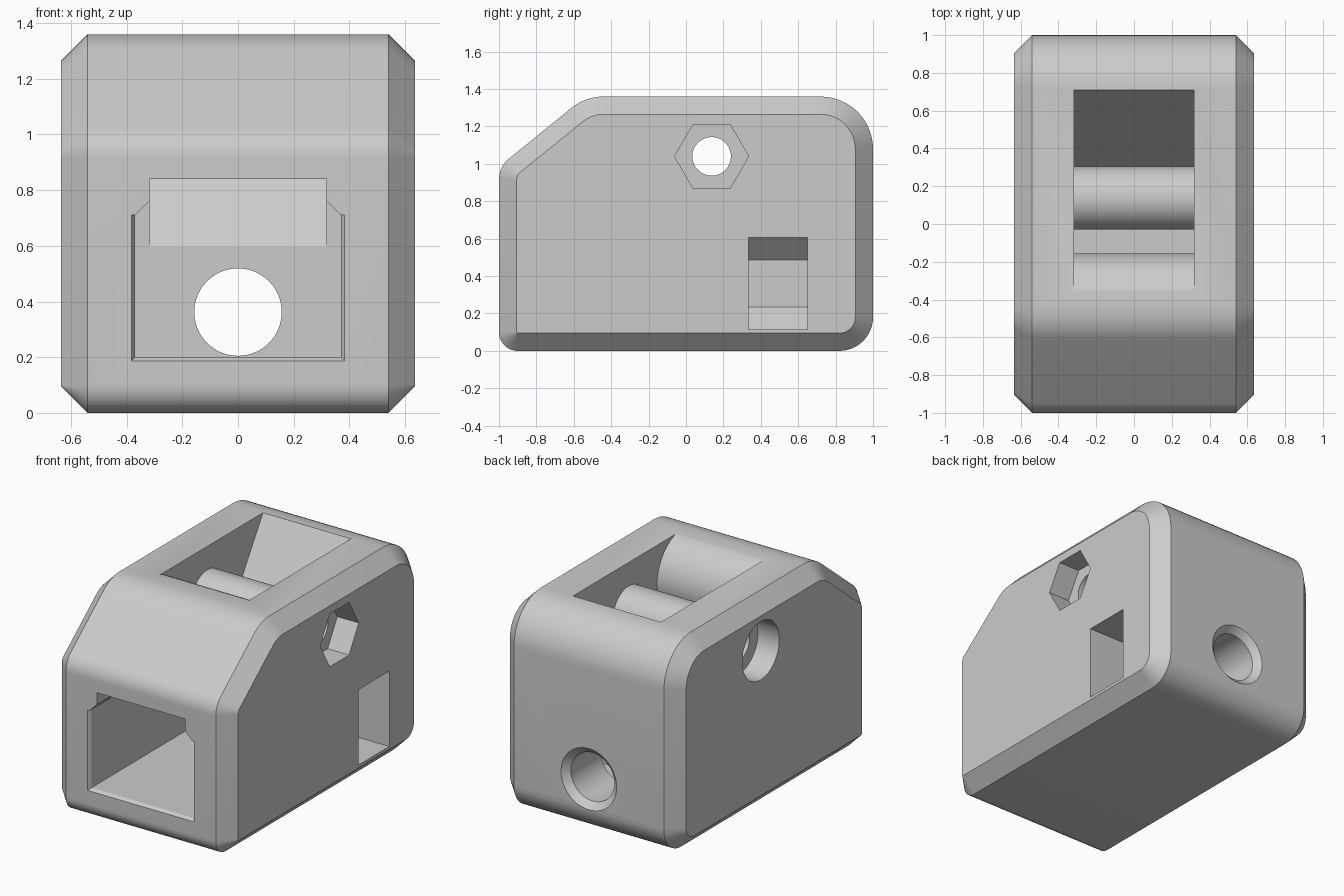
import bpy, bmesh, math
from mathutils import Vector

cube = bpy.data.objects.get("Cube")
if cube:
    bpy.data.objects.remove(cube, do_unlink=True)

grey = bpy.data.materials.new("light grey plastic")
grey.use_nodes = True
grey.diffuse_color = (0.6, 0.6, 0.6, 1)
grey.node_tree.nodes["Principled BSDF"].inputs["Base Color"].default_value = (0.6, 0.6, 0.6, 1)


def loft(name, rings):
    """Closed solid through rings of equal point count."""
    bm = bmesh.new()
    loops = [[bm.verts.new(p) for p in ring] for ring in rings]
    n = len(loops[0])
    for a, b in zip(loops, loops[1:]):
        for i in range(n):
            j = (i + 1) % n
            bm.faces.new((a[i], a[j], b[j], b[i]))
    bm.faces.new(loops[0])
    bm.faces.new(loops[-1])
    bmesh.ops.recalc_face_normals(bm, faces=bm.faces)
    mesh = bpy.data.meshes.new(name)
    bm.to_mesh(mesh)
    bm.free()
    mesh.materials.append(grey)
    obj = bpy.data.objects.new(name, mesh)
    bpy.context.collection.objects.link(obj)
    return obj


def along_x(profile, x):
    return [(x, y, z) for y, z in profile]


def along_y(profile, y):
    return [(x, y, z) for x, z in profile]


def circle(u, v, r, n=64):
    return [(u + r * math.cos(2 * math.pi * i / n), v + r * math.sin(2 * math.pi * i / n))
            for i in range(n)]


def rounded(corners, inset, steps=12):
    """Filleted convex outline; inset shrinks it about the fillet centres."""
    pts = []
    for i, (y, z, r) in enumerate(corners):
        p = Vector((y, z))
        before = (Vector(corners[i - 1][:2]) - p).normalized()
        after = (Vector(corners[(i + 1) % len(corners)][:2]) - p).normalized()
        half = before.angle(after) / 2
        centre = p + (before + after).normalized() * (r / math.sin(half))
        start = p + before * (r / math.tan(half)) - centre
        end = p + after * (r / math.tan(half)) - centre
        a0 = math.atan2(start.y, start.x)
        turn = math.atan2(end.y, end.x) - a0
        turn = (turn + math.pi) % (2 * math.pi) - math.pi
        for k in range(steps + 1):
            a = a0 + turn * k / steps
            pts.append(tuple(centre + Vector((math.cos(a), math.sin(a))) * (r - inset)))
    return pts


def combine(target, tool, operation):
    mod = target.modifiers.new("combine", "BOOLEAN")
    mod.object, mod.operation, mod.solver = tool, operation, "EXACT"
    bpy.context.view_layer.update()
    graph = bpy.context.evaluated_depsgraph_get()
    result = bpy.data.meshes.new_from_object(target.evaluated_get(graph))
    target.modifiers.clear()
    target.data = result
    bpy.data.objects.remove(tool, do_unlink=True)


def cut(name, rings):
    combine(body, loft(name, rings), "DIFFERENCE")


# Housing with chamfered sides
outline = [(-1, 0, 0.1), (1, 0, 0.18), (1, 1.36, 0.28), (-0.537, 1.36, 0.27), (-1, 0.985, 0.14)]
chamfer = 0.095
outer, inner = rounded(outline, 0), rounded(outline, chamfer)
body = loft("housing", [along_x(inner, -0.635), along_x(outer, -0.54),
                        along_x(outer, 0.54), along_x(inner, 0.635)])

# Front channel with chamfered upper corners and a flared mouth
right_half = [(0.37, 0.2), (0.37, 0.71), (0.317, 0.763)]
channel = right_half + [(-x, z) for x, z in reversed(right_half)]
cut("channel_cutter", [along_y(channel, -1.1), along_y(channel, 0.22)])


def mouth(x, z):
    return [(-x, z), (x, z), (x, 0.71), (-x, 0.71)]


cut("mouth_cutter", [along_y(mouth(0.39, 0.18), -1.01), along_y(mouth(0.37, 0.2), -0.98)])

# Top slot: round nose at the front, sloped wall at the back
slot = [(-1.1, 0.84)]
for k in range(33):
    a = math.pi * (k / 32 - 0.5)
    slot.append((-0.42 + 0.265 * math.cos(a), 1.105 + 0.265 * math.sin(a)))
slot += [(-0.42, 1.5), (0.80, 1.5), (0.22, 0.595), (0.22, 0.5), (-1.1, 0.5)]
cut("slot_cutter", [along_x(slot, -0.317), along_x(slot, 0.317)])

# Cross tube with its bolt hole, hexagonal nut seat and round head seat
axle = (0.137, 1.04)
tube = circle(*axle, 0.167)
combine(body, loft("cross_tube", [along_x(tube, -0.36), along_x(tube, 0.36)]), "UNION")
for name, profile, x0, x1 in (
        ("bolt_hole_cutter", circle(*axle, 0.103), -0.7, 0.7),
        ("nut_seat_cutter", circle(*axle, 0.198, 6), 0.481, 0.7),
        ("head_seat_cutter", circle(*axle, 0.19), -0.7, -0.481)):
    cut(name, [along_x(profile, x0), along_x(profile, x1)])

# Side pocket with chamfered far corners
pocket = [(0.7, 0.115), (-0.123, 0.115), (-0.243, 0.235),
          (-0.243, 0.485), (-0.123, 0.605), (0.7, 0.605)]
cut("pocket_cutter", [along_y(pocket, 0.335), along_y(pocket, 0.65)])

# Rear bore with countersink
bore = (0, 0.362)
cut("bore_cutter", [along_y(circle(*bore, 0.157), 0.0), along_y(circle(*bore, 0.157), 0.96),
                    along_y(circle(*bore, 0.2), 1.0), along_y(circle(*bore, 0.2), 1.1)])

# One shared material, smooth curves with crisp edges
body.data.materials.clear()
body.data.materials.append(grey)
for face in body.data.polygons:
    face.material_index = 0
bpy.ops.object.select_all(action="DESELECT")
body.select_set(True)
bpy.context.view_layer.objects.active = body
bpy.ops.object.shade_smooth_by_angle(angle=math.radians(25))
